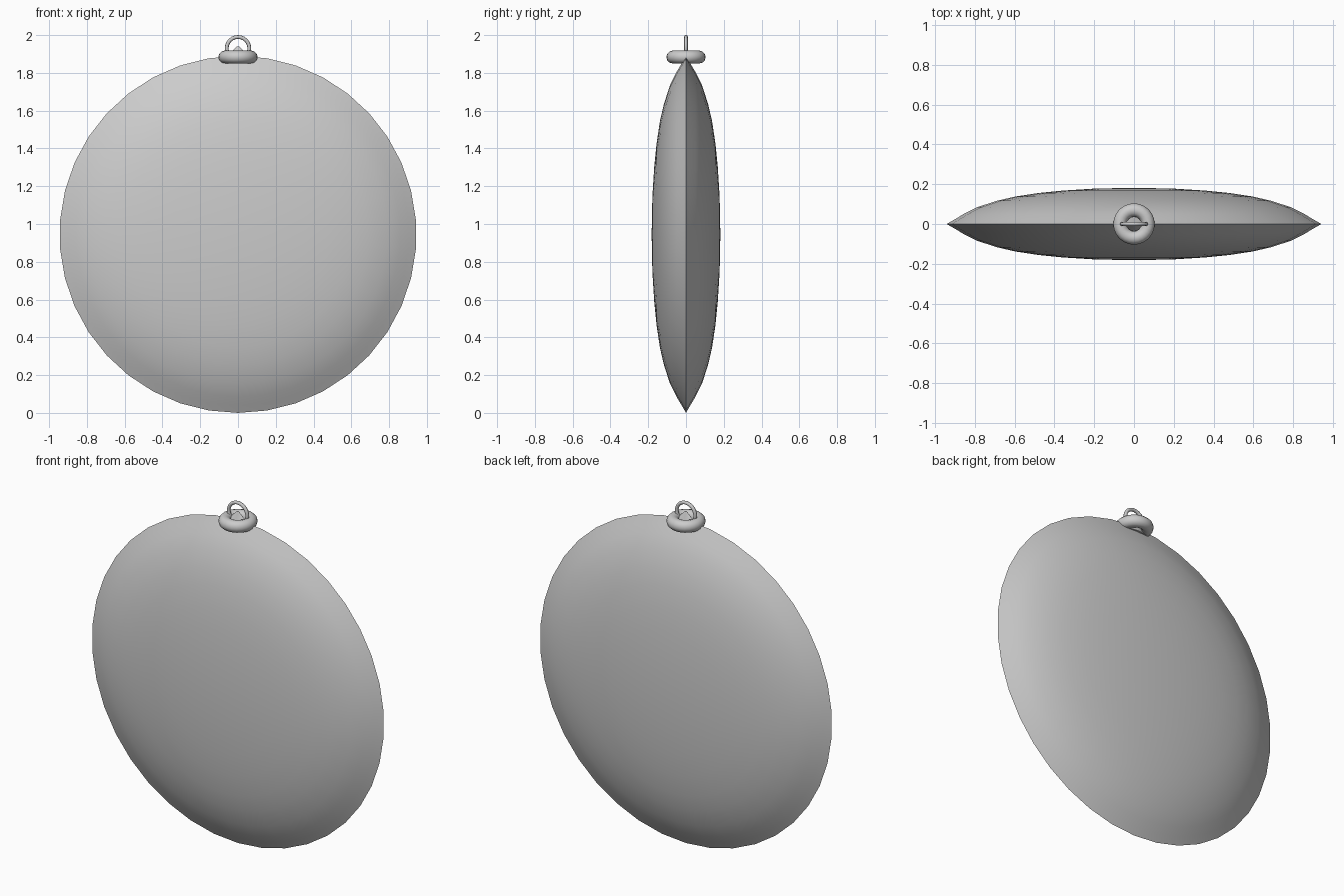
import bpy, bmesh, math
from mathutils import Matrix

if "Cube" in bpy.data.objects:
    bpy.data.objects.remove(bpy.data.objects["Cube"])

CENTER_Z = 0.953


def finish(name, bm, angle=60):
    bmesh.ops.recalc_face_normals(bm, faces=bm.faces)
    mesh = bpy.data.meshes.new(name)
    bm.to_mesh(mesh)
    bm.free()
    ob = bpy.data.objects.new(name, mesh)
    bpy.context.collection.objects.link(ob)
    bpy.context.view_layer.objects.active = ob
    ob.select_set(True)
    bpy.ops.object.shade_smooth_by_angle(angle=math.radians(angle))
    ob.select_set(False)
    return ob


def torus(name, location, rotation, major, minor, segs, sides):
    bpy.ops.mesh.primitive_torus_add(location=location, rotation=rotation,
                                     major_radius=major, minor_radius=minor,
                                     major_segments=segs, minor_segments=sides)
    ob = bpy.context.object
    ob.name = name
    bpy.ops.object.shade_smooth_by_angle(angle=math.radians(60))
    ob.select_set(False)


# Puffed disc body: half profile (radius, half thickness), mirrored and spun about y
half = [(0, 0.182), (0.2, 0.178), (0.36, 0.168), (0.48, 0.156), (0.6, 0.138),
        (0.69, 0.117), (0.79, 0.085), (0.86, 0.05), (0.905, 0.023)]
profile = [(r, -y) for r, y in half] + [(0.945, 0)] + [(r, y) for r, y in reversed(half)]
bm = bmesh.new()
verts = [bm.verts.new((0, y, -r)) for r, y in profile]
edges = [bm.edges.new(pair) for pair in zip(verts, verts[1:])]
bmesh.ops.spin(bm, geom=verts + edges, cent=(0, 0, 0), axis=(0, 1, 0),
               angle=math.tau, steps=38)
bmesh.ops.remove_doubles(bm, verts=bm.verts, dist=0.0005)
bmesh.ops.translate(bm, verts=bm.verts, vec=(0, 0, CENTER_Z))
# The bottom rests on the ground
low = min(v.co.z for v in bm.verts)
bmesh.ops.translate(bm, verts=bm.verts, vec=(0, 0, -low))
finish("disc_body", bm)

# Pinched neck peak poking up through the collar
bm = bmesh.new()
bmesh.ops.create_cone(bm, segments=8, radius1=0.1, radius2=0.005, depth=0.09,
                      cap_ends=True,
                      matrix=Matrix.Translation((0, 0, 1.895)) @ Matrix.Diagonal((1, 0.35, 1, 1)))
finish("neck_peak", bm, 40)

# Collar and hanging loop
torus("collar_ring", (0, 0, 1.884), (0, 0, 0), 0.07, 0.034, 24, 12)
torus("hanging_loop", (0, 0, 1.93), (math.pi / 2, 0, 0), 0.06, 0.01, 24, 8)
